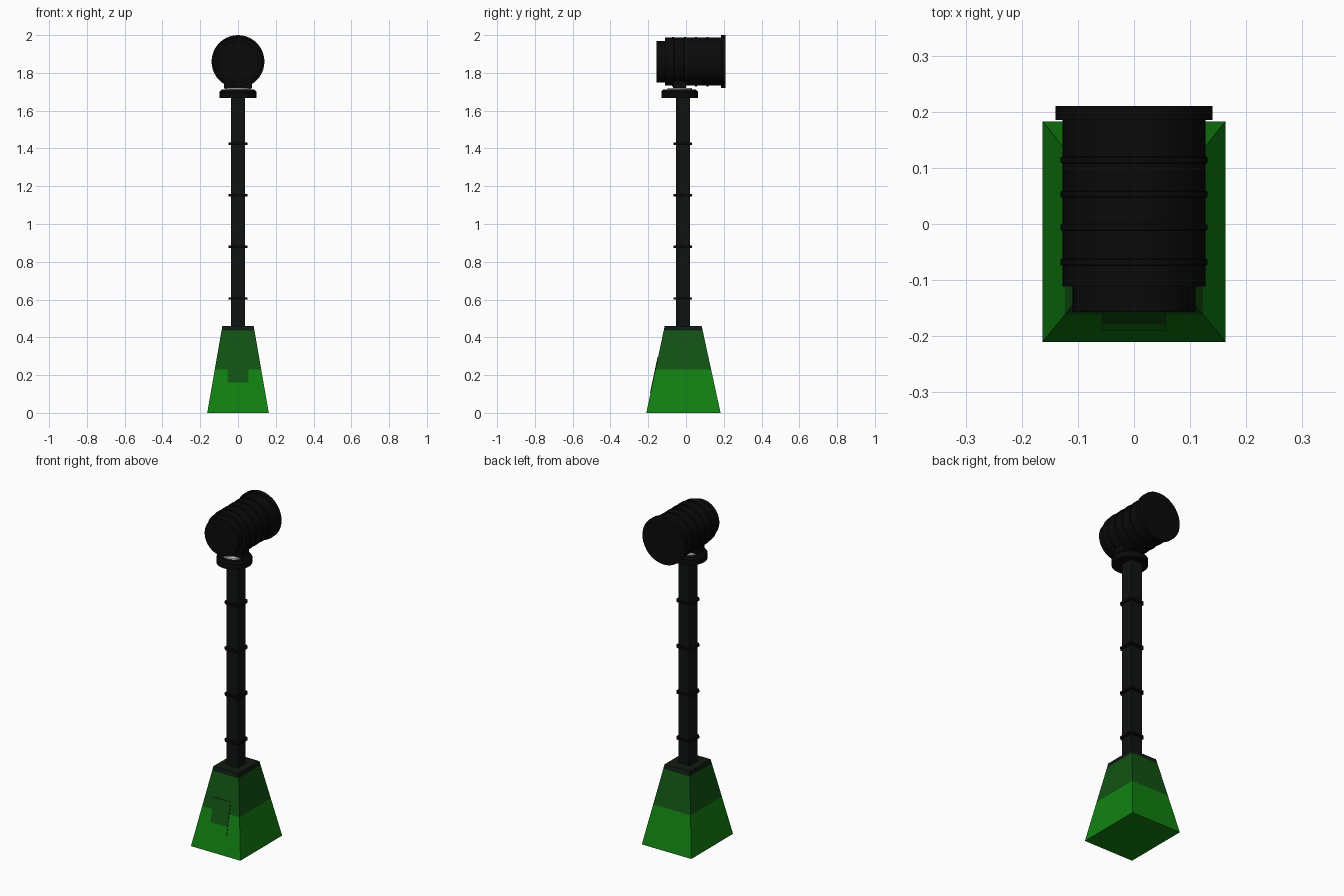
import bpy, bmesh, math
from mathutils import Matrix, Vector

if "Cube" in bpy.data.objects:
    bpy.data.objects.remove(bpy.data.objects["Cube"])


def material(name, r, g, b):
    m = bpy.data.materials.new(name)
    m.diffuse_color = (r, g, b, 1)
    m.use_nodes = True
    m.node_tree.nodes["Principled BSDF"].inputs["Base Color"].default_value = m.diffuse_color
    return m


BRIGHT = material("bright green", 0.006, 0.22, 0.006)
DARK = material("dark green", 0.006, 0.085, 0.007)
CAP = material("green black", 0.005, 0.011, 0.006)
POLE = material("pole black", 0.005, 0.006, 0.006)
BLACK = material("black", 0.003, 0.003, 0.003)
WHITE = material("white", 0.9, 0.9, 0.9)


def finish(name, bm, mats, smooth=False):
    bmesh.ops.recalc_face_normals(bm, faces=bm.faces[:])
    me = bpy.data.meshes.new(name)
    bm.to_mesh(me)
    bm.free()
    for m in mats:
        me.materials.append(m)
    ob = bpy.data.objects.new(name, me)
    bpy.context.collection.objects.link(ob)
    if smooth:
        bpy.context.view_layer.objects.active = ob
        ob.select_set(True)
        bpy.ops.object.shade_smooth_by_angle(angle=math.radians(35))
        ob.select_set(False)
    return ob


def loft(name, rings, mats, rule=None, smooth=False):
    """Skin a list of point rings and close both ends; rule(face) picks the colour."""
    bm = bmesh.new()
    vs = [[bm.verts.new(p) for p in ring] for ring in rings]
    n = len(vs[0])
    for a, b in zip(vs, vs[1:]):
        for i in range(n):
            bm.faces.new((a[i], a[(i + 1) % n], b[(i + 1) % n], b[i]))
    bm.faces.new(vs[0][::-1])
    bm.faces.new(vs[-1])
    if rule:
        for f in bm.faces:
            f.material_index = rule(f.calc_center_median())
    return finish(name, bm, mats, smooth)


def rect(x, y0, y1, z):
    return [(-x, y0, z), (x, y0, z), (x, y1, z), (-x, y1, z)]


def lathe(name, profile, mat, centre, axis="Z", n=32):
    """Turn (radius, height) pairs around an axis through centre."""
    rot = Matrix.Rotation(-math.pi / 2, 3, "X") if axis == "Y" else Matrix.Identity(3)
    rings = [[Vector(centre) + rot @ Vector((r * math.cos(2 * math.pi * i / n),
                                             r * math.sin(2 * math.pi * i / n), h))
              for i in range(n)] for r, h in profile]
    return loft(name, rings, [mat], smooth=True)


# Tapered base, coloured in bands by height
def base_ring(z):
    t = z / 0.46
    return rect(0.163 - 0.08 * t, -0.21 + 0.097 * t, 0.183 - 0.1 * t, z)


loft("base", [base_ring(z) for z in (0, 0.23, 0.435, 0.46)], [BRIGHT, DARK, CAP],
     lambda c: 0 if c.z < 0.23 else 1 if c.z < 0.434 else 2)


# Thin door plate lying on the sloped front
def door_ring(z):
    y = -0.21 + 0.097 * z / 0.46
    return rect(0.056, y - 0.003, y + 0.004, z)


loft("base_door", [door_ring(z) for z in (0.105, 0.16, 0.297)], [BRIGHT, DARK],
     lambda c: 0 if c.z < 0.16 else 1)

# Square pole with thin bands
PY = -0.017
loft("pole", [rect(0.037, PY - 0.037, PY + 0.037, z) for z in (0.45, 1.68)], [POLE])
for k, z in enumerate((0.606, 0.879, 1.152, 1.425)):
    w, c = 0.05, 0.037
    outline = [(-c, -w), (c, -w), (w, -c), (w, c), (c, w), (-c, w), (-w, c), (-w, -c)]
    loft(f"pole_band_{k + 1}", [[(x, PY + y, z + h) for x, y in outline]
                                for h in (-0.006, 0.006)], [BLACK])

# Collar, pale bearing disc and head bracket
CY = -0.034
lathe("collar", [(0.097, 1.667), (0.097, 1.7), (0.088, 1.711)], BLACK, (0, CY, 0))
lathe("bearing_disc", [(0.065, 1.70), (0.065, 1.72)], WHITE, (0, CY, 0))
loft("head_bracket", [rect(0.074, -0.068, 0.0, z) for z in (1.718, 1.79)], [BLACK])

# Barrel head: front cap, ridged body and rear flange
HZ = 1.86
lathe("head_front", [(0.11, -0.157), (0.11, -0.1)], BLACK, (0, 0, HZ), "Y", 40)
body = [(0.127, -0.111)]
for y in (-0.068, -0.006, 0.053, 0.114):
    body += [(0.127, y - 0.006), (0.131, y - 0.005), (0.131, y + 0.005), (0.127, y + 0.006)]
body.append((0.127, 0.19))
lathe("head_body", body, BLACK, (0, 0, HZ), "Y", 40)
lathe("head_flange", [(0.14, 0.185), (0.14, 0.21)], BLACK, (0, 0, HZ), "Y", 40)
